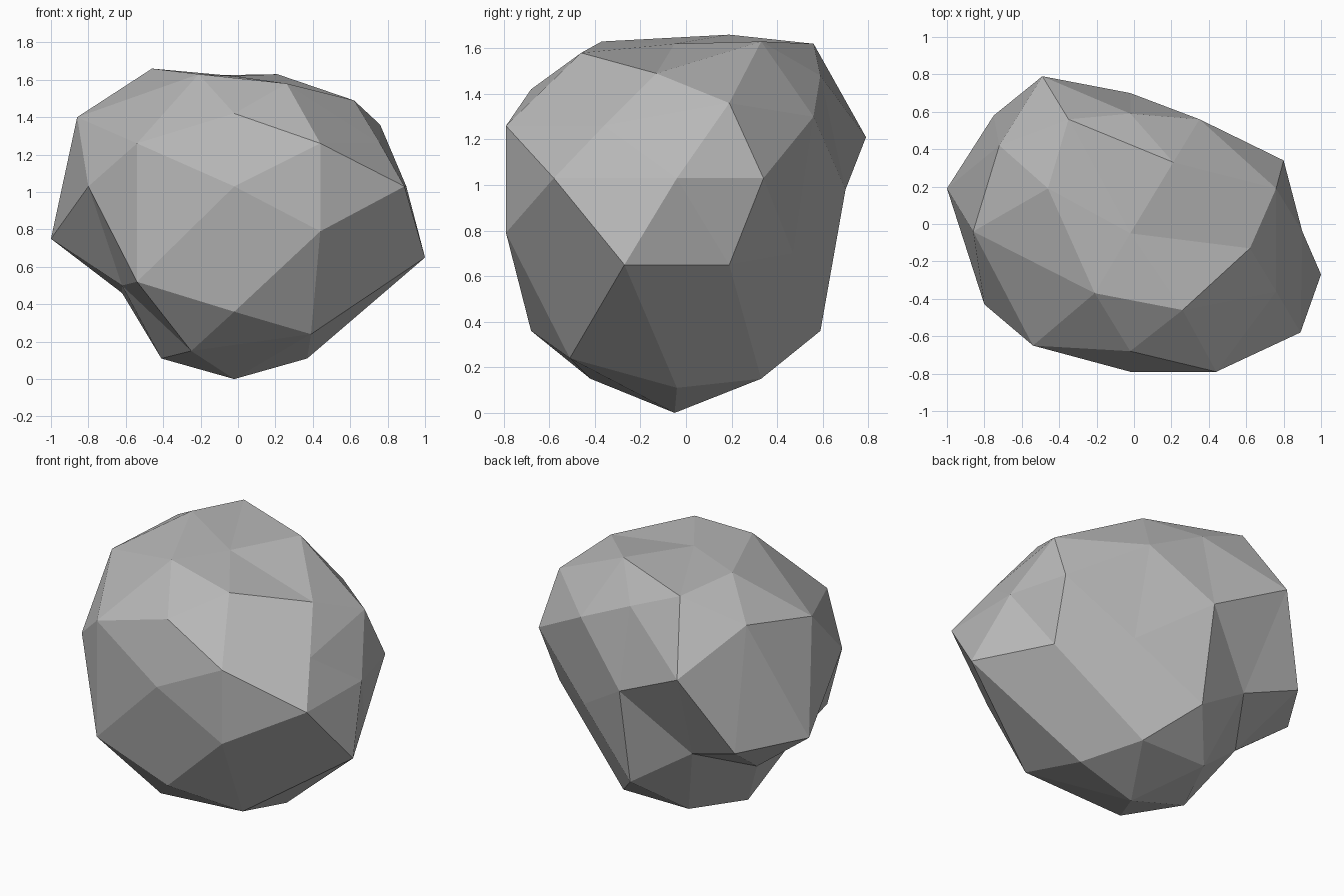
import bpy
import bmesh
from mathutils import Vector

# Remove the default object
default_cube = bpy.data.objects.get("Cube")
if default_cube:
    bpy.data.objects.remove(default_cube, do_unlink=True)

# Stone material
stone = bpy.data.materials.new("stone_grey")
stone.use_nodes = True
colour = (0.48, 0.48, 0.48, 1)
stone.diffuse_color = colour
shader = next(n for n in stone.node_tree.nodes if n.type == "BSDF_PRINCIPLED")
shader.inputs["Base Color"].default_value = colour
shader.inputs["Roughness"].default_value = 0.9

GOLDEN = (1 + 5 ** 0.5) / 2


def directions(a, b, c):
    """Every sign combination of one direction, positive first."""
    def signs(value):
        return (value, -value) if value else (0,)
    return [Vector((x, y, z)).normalized()
            for x in signs(a) for y in signs(b) for z in signs(c)]


# Each family of directions on a geodesic ball, with the chiselled corners
# that its knots are pulled to.
families = [
    # sides
    (directions(1, 0, 0), [(.9, -.04, 1.03), (-1, .19, .75)]),
    # back and front
    (directions(0, 1, 0), [(-.02, .7, .98), (-.02, -.79, 1.03)]),
    # crown and foot
    (directions(0, 0, 1), [(-.02, -.05, 1.62), (-.02, -.05, 0)]),
    # back and front ridges
    (directions(0, GOLDEN, 1), [
        (-.02, .59, 1.48), (-.02, .59, .36),
        (-.02, -.68, 1.42), (-.02, -.68, .36)]),
    # crown and foot ridges
    (directions(1, 0, GOLDEN), [
        (.62, -.13, 1.49), (.37, -.04, .11),
        (-.46, .19, 1.66), (-.41, -.04, .11)]),
    # side ridges
    (directions(GOLDEN, 1, 0), [
        (.8, .34, 1.03), (.89, -.58, 1.03),
        (-.75, .58, .73), (-.8, -.43, 1.03)]),
    # corners around the back and front
    (directions(GOLDEN, GOLDEN + 1, 1), [
        (.35, .56, 1.3), (.39, .47, .7),
        (.44, -.79, 1.26), (.44, -.79, .79),
        (-.49, .79, 1.21), (-.4, .51, .61),
        (-.54, -.65, 1.26), (-.54, -.65, .52)]),
    # corners around the sides
    (directions(GOLDEN + 1, 1, GOLDEN), [
        (.76, .19, 1.36), (.76, .19, .65),
        (.76, -.36, 1.26), (1, -.27, .65),
        (-.72, .42, 1.48), (-.62, .17, .46),
        (-.86, -.04, 1.4), (-.62, -.22, .5)]),
    # corners around the crown and foot
    (directions(1, GOLDEN, GOLDEN + 1), [
        (.21, .33, 1.63), (.21, .33, .15),
        (.26, -.46, 1.58), (.39, -.51, .24),
        (-.35, .56, 1.62), (-.25, .33, .15),
        (-.21, -.37, 1.63), (-.25, -.42, .15)]),
]

# Skin the ball, then pull every knot to its chiselled corner
bm = bmesh.new()
targets = []
for rays, corners in families:
    for ray, corner in zip(rays, corners):
        targets.append((bm.verts.new(ray), Vector(corner)))
bmesh.ops.convex_hull(bm, input=list(bm.verts))
for vert, corner in targets:
    vert.co = corner
bmesh.ops.recalc_face_normals(bm, faces=list(bm.faces))

# Boulder object, flat shaded
mesh = bpy.data.meshes.new("boulder")
bm.to_mesh(mesh)
bm.free()
for face in mesh.polygons:
    face.use_smooth = False
mesh.materials.append(stone)
boulder = bpy.data.objects.new("boulder", mesh)
bpy.context.scene.collection.objects.link(boulder)
